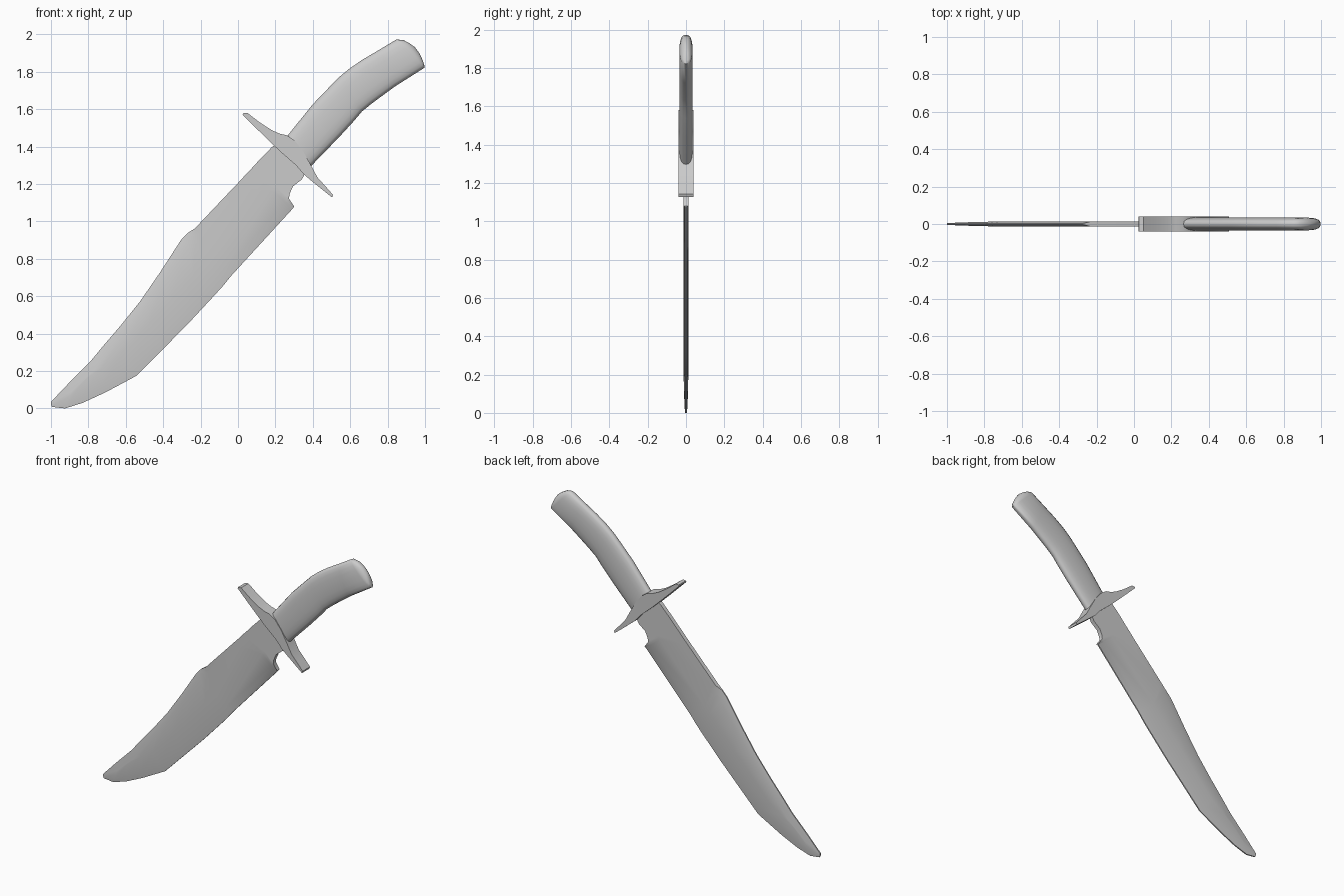
import bpy, bmesh, math
from mathutils import Vector


def finish(name, bm, angle):
    bmesh.ops.remove_doubles(bm, verts=bm.verts, dist=0.0002)
    bmesh.ops.recalc_face_normals(bm, faces=bm.faces)
    me = bpy.data.meshes.new(name)
    bm.to_mesh(me)
    bm.free()
    ob = bpy.data.objects.new(name, me)
    bpy.context.collection.objects.link(ob)
    bpy.ops.object.select_all(action='DESELECT')
    bpy.context.view_layer.objects.active = ob
    ob.select_set(True)
    bpy.ops.object.shade_smooth_by_angle(angle=math.radians(angle))
    return ob


def loft(name, rings, angle):
    """Skin closed rings of equal size and cap both ends."""
    bm = bmesh.new()
    vr = [[bm.verts.new(p) for p in r] for r in rings]
    n = len(vr[0])
    for a, b in zip(vr, vr[1:]):
        for i in range(n):
            j = (i + 1) % n
            bm.faces.new((a[i], a[j], b[j], b[i]))
    bm.faces.new(vr[0])
    bm.faces.new(vr[-1])
    return finish(name, bm, angle)


# Blade: stations of spine, upper ridge, lower ridge, edge (x, z),
# then half thickness at spine, ridges and edge
T = 0.014
E = 0.004
stations = [
    ((.24, 1.44), (.27, 1.41), (.32, 1.33), (.37, 1.28), T, T, T),
    ((.18, 1.396), (.21, 1.37), (.28, 1.28), (.342, 1.225), T, T, T),
    ((.12, 1.335), (.15, 1.31), (.235, 1.24), (.294, 1.187), T, T, T),
    ((.07, 1.28), (.10, 1.26), (.215, 1.20), (.275, 1.145), T, T, T),
    ((.05, 1.26), (.08, 1.24), (.205, 1.185), (.273, 1.12), T, T, T),
    ((.0, 1.205), (.03, 1.18), (.19, 1.17), (.30, 1.08), T, T, T),
    ((-.01, 1.195), (.02, 1.17), (.185, 1.16), (.296, 1.072), T, T, E),
    ((-.23, .963), (-.20, .94), (-.15, .80), (-.04, .705), T, T, E),
    ((-.27, .937), (-.225, .92), (-.19, .757), (-.08, .655), E, T, E),
    ((-.305, .90), (-.265, .87), (-.24, .703), (-.13, .60), E, T, E),
    ((-.417, .727), (-.38, .705), (-.36, .573), (-.26, .46), E, T, E),
    ((-.525, .57), (-.49, .55), (-.48, .445), (-.40, .318), E, T, E),
    ((-.63, .44), (-.60, .41), (-.63, .283), (-.54, .176), E, T, E),
    ((-.72, .335), (-.69, .30), (-.725, .22), (-.71, .085), E, T, E),
    ((-.79, .25), (-.775, .195), (-.81, .16), (-.83, .03), E, .011, E),
    ((-.90, .14), (-.89, .09), (-.90, .065), (-.925, .0), E, .009, E),
    ((-1.0, .035), (-.999, .03), (-.999, .02), (-.995, .008), E, .005, E),
]
rings = []
for s, u, l, e, ts, tr, te in stations:
    m = Vector(l).lerp(Vector(e), 0.65)          # swell of the hollow bevel
    side = [(s, ts), (u, tr), (l, tr), (m, te + (tr - te) * 0.6), (e, te)]
    rings.append([(p[0], -t, p[1]) for p, t in side] +
                 [(p[0], t, p[1]) for p, t in reversed(side)])
loft("blade", rings, 40)

# Guard: extruded side profile
outline = [(.027, 1.578), (.05, 1.58), (.115, 1.53), (.18, 1.488), (.225, 1.468),
           (.262, 1.46), (.305, 1.43), (.348, 1.375), (.39, 1.30), (.425, 1.235),
           (.47, 1.185), (.508, 1.142), (.503, 1.128), (.45, 1.17), (.396, 1.214),
           (.353, 1.25), (.31, 1.30), (.225, 1.374), (.144, 1.452), (.08, 1.515),
           (.025, 1.57)]
bm = bmesh.new()
face = bm.faces.new([bm.verts.new((x, -.039, z)) for x, z in outline])
res = bmesh.ops.extrude_face_region(bm, geom=[face])
bmesh.ops.translate(bm, vec=(0, .078, 0),
                    verts=[g for g in res["geom"] if isinstance(g, bmesh.types.BMVert)])
finish("guard", bm, 35)

# Handle: rounded sections between back and belly points, with half thickness
grip = [
    ((.25, 1.44), (.385, 1.29), .035),
    ((.40, 1.626), (.545, 1.455), .035),
    ((.50, 1.73), (.62, 1.537), .035),
    ((.545, 1.775), (.663, 1.588), .035),
    ((.60, 1.82), (.715, 1.63), .035),
    ((.668, 1.866), (.765, 1.667), .035),
    ((.76, 1.92), (.84, 1.722), .035),
    ((.848, 1.973), (.998, 1.822), .034),
    ((.888, 1.968), (.995, 1.84), .029),
    ((.92, 1.95), (.983, 1.872), .019),
    ((.945, 1.932), (.966, 1.905), .006),
]
rings = []
N = 20
for u, l, t in grip:
    u, l = Vector(u), Vector(l)
    c, h = (u + l) / 2, (u - l) / 2
    ring = []
    for i in range(N):
        a = math.tau * i / N
        ca, sa = math.cos(a), math.sin(a)
        k = math.copysign(abs(ca) ** 0.85, ca)
        y = math.copysign(abs(sa) ** 0.75, sa) * t
        p = c + h * k
        ring.append((p.x, y, p.y))
    rings.append(ring)
loft("handle", rings, 50)
